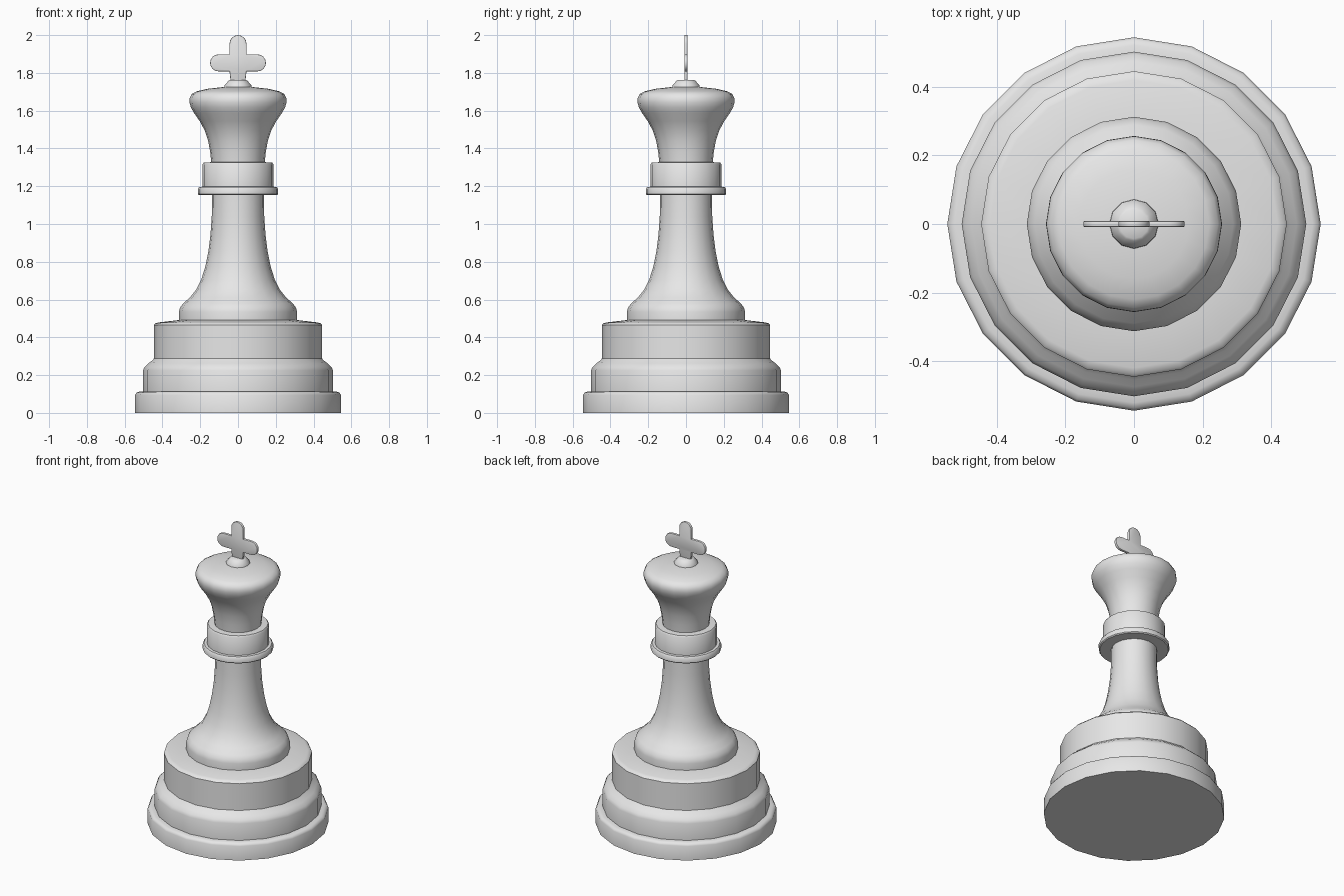
import bpy
import bmesh
from math import cos, sin, pi, radians
from mathutils import Vector

cube = bpy.data.objects.get("Cube")
if cube:
    bpy.data.objects.remove(cube, do_unlink=True)

GREY = (0.8, 0.8, 0.8, 1.0)
grey = bpy.data.materials.new("plain_grey")
grey.use_nodes = True
grey.diffuse_color = GREY
grey.node_tree.nodes["Principled BSDF"].inputs["Base Color"].default_value = GREY


def finish(name, bm, angle=40):
    """Turn a bmesh into a smooth-shaded grey object."""
    bmesh.ops.recalc_face_normals(bm, faces=bm.faces)
    mesh = bpy.data.meshes.new(name)
    bm.to_mesh(mesh)
    bm.free()
    mesh.materials.append(grey)
    obj = bpy.data.objects.new(name, mesh)
    bpy.context.collection.objects.link(obj)
    bpy.ops.object.select_all(action="DESELECT")
    obj.select_set(True)
    bpy.context.view_layer.objects.active = obj
    bpy.ops.object.shade_smooth_by_angle(angle=radians(angle))
    return obj


def lathe(name, profile, sides=20):
    """Spin a (radius, height) profile around z, closed at both ends."""
    points = [(0, profile[0][1])] + profile + [(0, profile[-1][1])]
    bm = bmesh.new()
    verts = [bm.verts.new((0, r, z)) for r, z in points]
    edges = [bm.edges.new(pair) for pair in zip(verts, verts[1:])]
    bmesh.ops.spin(bm, geom=verts + edges, cent=(0, 0, 0), axis=(0, 0, 1),
                   angle=2 * pi, steps=sides, use_merge=True)
    bmesh.ops.remove_doubles(bm, verts=bm.verts, dist=0.0005)
    return finish(name, bm)


# Stepped base
lathe("base_foot", [(0.545, 0), (0.545, 0.095), (0.538, 0.107), (0.522, 0.113),
                    (0.49, 0.115)])
lathe("base_middle", [(0.503, 0.11), (0.503, 0.225), (0.495, 0.243), (0.475, 0.262),
                      (0.455, 0.277), (0.445, 0.288)])
lathe("base_upper", [(0.446, 0.28), (0.446, 0.465), (0.438, 0.474), (0.42, 0.479),
                     (0.30, 0.493)])

# Flared shaft
lathe("shaft", [(0.313, 0.485), (0.313, 0.535), (0.307, 0.557), (0.29, 0.58),
                (0.255, 0.61), (0.222, 0.652), (0.195, 0.705), (0.173, 0.775),
                (0.157, 0.855), (0.146, 0.94), (0.139, 1.04), (0.138, 1.16)])

# Collar: flange and band
lathe("collar_flange", [(0.207, 1.153), (0.213, 1.159), (0.213, 1.185),
                        (0.205, 1.196), (0.18, 1.198)])
lathe("collar_band", [(0.188, 1.19), (0.188, 1.315), (0.181, 1.325), (0.13, 1.328)])

# Head with rounded crown
lathe("head", [(0.141, 1.32), (0.147, 1.38), (0.158, 1.44), (0.176, 1.495),
               (0.203, 1.545), (0.233, 1.588), (0.25, 1.618), (0.257, 1.645),
               (0.256, 1.667), (0.245, 1.688), (0.22, 1.702), (0.16, 1.716),
               (0.07, 1.726)])

# Finial knob under the cross
lathe("finial", [(0.073, 1.715), (0.071, 1.735), (0.05, 1.758), (0.043, 1.763)], 12)

# Flat cross with rounded arm ends
half, centre, thick = 0.045, 1.853, 0.018


def arm_end(x, z, direction):
    """Half-round end of an arm, counter-clockwise."""
    return [(x + half * cos(a), z + half * sin(a))
            for a in (direction - pi / 2 + pi * i / 8 for i in range(9))]


outline = [(half, centre - half)] + arm_end(0.148 - half, centre, 0)
outline += [(half, centre + half)] + arm_end(0, 2 - half, pi / 2)
outline += [(-half, centre + half)] + arm_end(-0.148 + half, centre, pi)
outline += [(-half, centre - half), (-half + 0.006, 1.755), (half - 0.006, 1.755)]

bm = bmesh.new()
front = bm.faces.new([bm.verts.new((x, -thick / 2, z)) for x, z in outline])
extruded = bmesh.ops.extrude_face_region(bm, geom=[front], use_keep_orig=True)
moved = [g for g in extruded["geom"] if isinstance(g, bmesh.types.BMVert)]
bmesh.ops.translate(bm, verts=moved, vec=Vector((0, thick, 0)))
rims = [e for e in bm.edges if abs(e.verts[0].co.y - e.verts[1].co.y) < 0.001]
bmesh.ops.bevel(bm, geom=rims, offset=0.004, segments=2, affect="EDGES", profile=0.5)
finish("cross", bm, 30)
